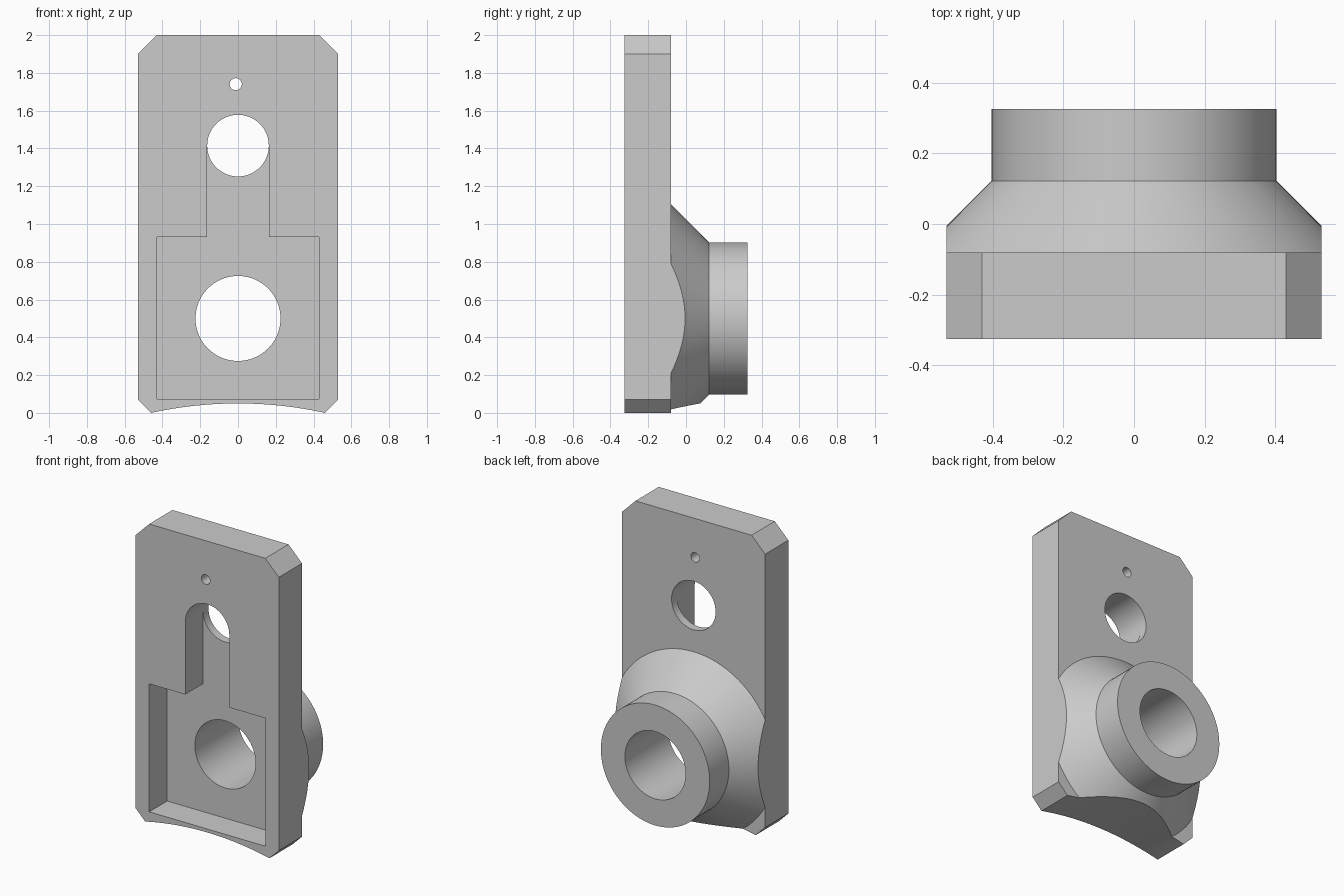
import bpy, bmesh, math

cube = bpy.data.objects.get("Cube")
if cube:
    bpy.data.objects.remove(cube, do_unlink=True)

grey = bpy.data.materials.new("plain grey")
grey.use_nodes = True
colour = (0.6, 0.6, 0.6, 1)
grey.diffuse_color = colour
grey.node_tree.nodes["Principled BSDF"].inputs["Base Color"].default_value = colour

FRONT, BACK, PLATE_BACK = -0.325, 0.325, -0.08
POCKET_FLOOR = FRONT + 0.19


def finish(name, bm):
    bmesh.ops.recalc_face_normals(bm, faces=bm.faces)
    mesh = bpy.data.meshes.new(name)
    bm.to_mesh(mesh)
    bm.free()
    mesh.materials.append(grey)
    ob = bpy.data.objects.new(name, mesh)
    bpy.context.collection.objects.link(ob)
    return ob


def prism(name, outline, y0, y1):
    """Extrude an x-z outline along y."""
    bm = bmesh.new()
    face = bm.faces.new([bm.verts.new((x, y0, z)) for x, z in outline])
    ext = bmesh.ops.extrude_face_region(bm, geom=[face])["geom"]
    bmesh.ops.translate(bm, vec=(0, y1 - y0, 0),
                        verts=[v for v in ext if isinstance(v, bmesh.types.BMVert)])
    return finish(name, bm)


def box(name, x, z0, z1, y0, y1):
    return prism(name, [(-x, z0), (x, z0), (x, z1), (-x, z1)], y0, y1)


def turned(name, profile, cx, cz, n=96):
    """Solid of (radius, y) rings around an axis along y."""
    bm = bmesh.new()
    rings = [[bm.verts.new((cx + r * math.cos(math.tau * i / n), y,
                            cz + r * math.sin(math.tau * i / n)))
              for i in range(n)] for r, y in profile]
    for a, b in zip(rings, rings[1:]):
        for i in range(n):
            j = (i + 1) % n
            bm.faces.new((a[i], a[j], b[j], b[i]))
    bm.faces.new(rings[0])
    bm.faces.new(rings[-1])
    return finish(name, bm)


def combine(target, tool, operation):
    mod = target.modifiers.new(operation.lower(), "BOOLEAN")
    mod.operation, mod.solver, mod.object = operation, "EXACT", tool
    bpy.context.view_layer.objects.active = target
    bpy.ops.object.modifier_apply(modifier=mod.name)
    bpy.data.objects.remove(tool, do_unlink=True)


# Oversized plate with the conical boss on its back
bracket = box("mounting_plate", 0.8, -0.3, 2.3, FRONT, PLATE_BACK)
boss = turned("boss", [(0.605, -0.2), (0.605, PLATE_BACK), (0.403, 0.122), (0.403, BACK)], 0, 0.5)
combine(bracket, boss, "UNION")

# Trim both to the chamfered outline with its arched foot
foot, rise, steps = 0.46, 0.05, 32
radius = (foot ** 2 + rise ** 2) / (2 * rise)
sweep = math.asin(foot / radius)
arch = []
for i in range(steps + 1):
    a = sweep * (2 * i / steps - 1)
    arch.append((radius * math.sin(a), rise - radius + radius * math.cos(a)))
outline = arch + [(0.53, 0.07), (0.53, 1.9), (0.43, 2), (-0.43, 2), (-0.53, 1.9), (-0.53, 0.07)]
combine(bracket, prism("outline", outline, -0.5, 0.5), "INTERSECT")

# Front pocket and the slot above it
combine(bracket, box("pocket", 0.43, 0.073, 0.93, -0.5, POCKET_FLOOR), "DIFFERENCE")
combine(bracket, box("slot", 0.163, 0.8, 1.415, -0.5, POCKET_FLOOR), "DIFFERENCE")

# Through holes: main bore, slot hole, pin hole
for r, x, z in ((0.225, 0, 0.5), (0.163, 0, 1.415), (0.032, -0.012, 1.74)):
    combine(bracket, turned("hole", [(r, -0.5), (r, 0.5)], x, z), "DIFFERENCE")

# Smooth round surfaces, sharp edges kept
bpy.ops.object.select_all(action="DESELECT")
bracket.select_set(True)
bpy.context.view_layer.objects.active = bracket
bpy.ops.object.shade_smooth_by_angle(angle=math.radians(25))
